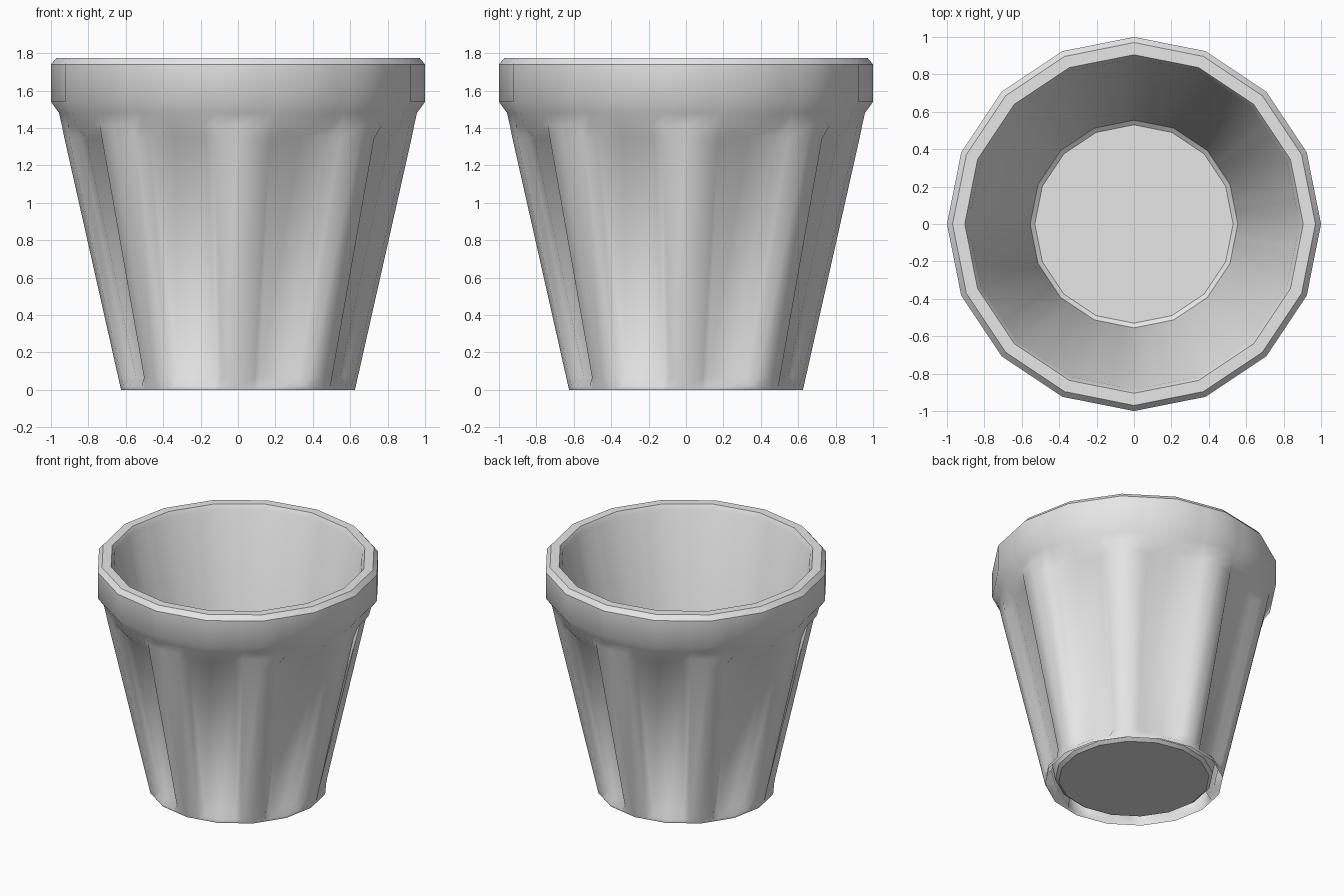
import bpy, bmesh
from math import sin, cos, radians

cube = bpy.data.objects.get("Cube")
if cube:
    bpy.data.objects.remove(cube, do_unlink=True)

# Single clay colour
clay = bpy.data.materials.new("light_grey")
clay.use_nodes = True
GREY = (0.8, 0.8, 0.8, 1)
clay.diffuse_color = GREY
clay.node_tree.nodes["Principled BSDF"].inputs["Base Color"].default_value = GREY

# Profile rings: radius, height, recessed panels, sharp edge
RINGS = [
    (0.625, 0.0, False, True),      # foot
    (0.63, 0.02, False, False),
    (0.64, 0.065, True, False),     # bottom of panels
    (0.928, 1.345, True, False),    # top of panels
    (0.942, 1.415, False, False),
    (0.957, 1.48, False, False),    # neck under the lip
    (1.0, 1.54, False, False),
    (1.0, 1.74, False, True),       # lip
    (0.97, 1.775, False, True),
    (0.905, 1.775, False, True),
    (0.885, 1.74, False, False),    # inner wall
    (0.555, 0.04, False, True),
    (0.53, 0.02, False, True),      # floor
]
SECTOR = (0, 8, 11.5, 22.5, 33.5, 37)   # one column and one panel
DEPTH = 0.05


def chord(radius, angle):
    """Distance to a flat-sided sixteen-gon at this angle."""
    return radius * cos(radians(11.25)) / cos(radians(angle % 22.5 - 11.25))


bm = bmesh.new()
loops = []
for radius, z, recessed, sharp in RINGS:
    loop = []
    for k in range(8):
        for a in SECTOR:
            r = chord(radius, a)
            if recessed and 10 < a < 35:
                r -= DEPTH
            t = radians(a + 45 * k)
            loop.append(bm.verts.new((r * cos(t), r * sin(t), z)))
    loops.append(loop)

# Walls, from the foot over the lip and down the inside
n = len(loops[0])
for low, high in zip(loops, loops[1:]):
    for i in range(n):
        j = (i + 1) % n
        bm.faces.new((low[i], low[j], high[j], high[i]))
bm.faces.new(loops[-1])

for face in bm.faces:
    face.smooth = True
for loop, ring in zip(loops, RINGS):
    if ring[3]:
        for i in range(n):
            bm.edges.get((loop[i], loop[(i + 1) % n])).smooth = False

mesh = bpy.data.meshes.new("fluted_pot")
bm.to_mesh(mesh)
bm.free()
mesh.materials.append(clay)
pot = bpy.data.objects.new("fluted_pot", mesh)
bpy.context.collection.objects.link(pot)
